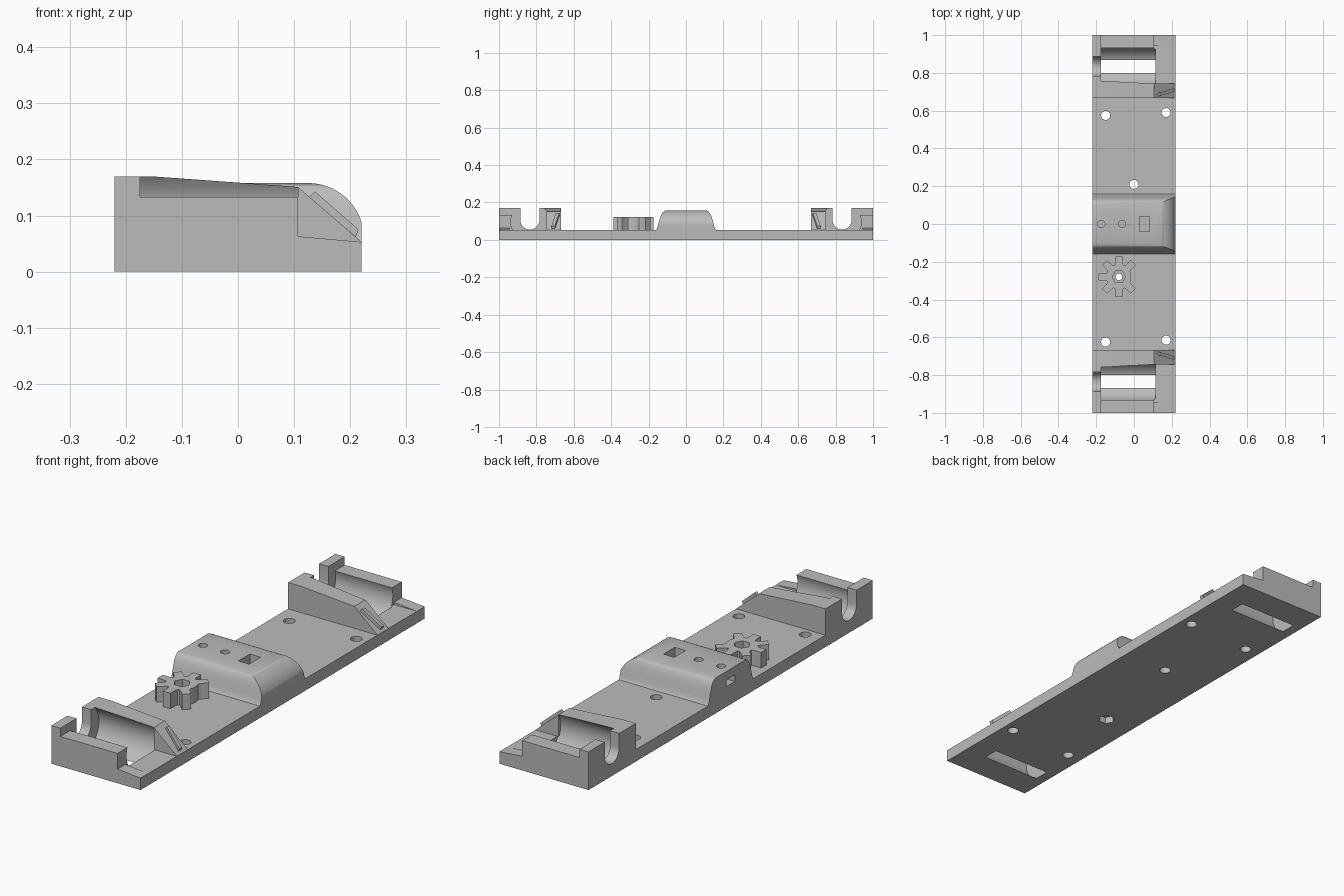
import bpy, bmesh
from math import sin, cos, pi, radians

if "Cube" in bpy.data.objects:
    bpy.data.objects.remove(bpy.data.objects["Cube"])

grey = bpy.data.materials.new("light grey plastic")
grey.use_nodes = True
colour = (0.5, 0.5, 0.5, 1)
grey.diffuse_color = colour
grey.node_tree.nodes["Principled BSDF"].inputs["Base Color"].default_value = colour

W, FLOOR, TOP = 0.22, 0.053, 0.17


def prism(name, points, axis, a, b):
    """Extrude a flat profile along an axis from a to b."""
    place = {"x": lambda p, t: (t, p[0], p[1]),
             "y": lambda p, t: (p[0], t, p[1]),
             "z": lambda p, t: (p[0], p[1], t)}[axis]
    bm = bmesh.new()
    low = [bm.verts.new(place(p, a)) for p in points]
    high = [bm.verts.new(place(p, b)) for p in points]
    bm.faces.new(low)
    bm.faces.new(high)
    n = len(points)
    for i in range(n):
        j = (i + 1) % n
        bm.faces.new((low[i], low[j], high[j], high[i]))
    bmesh.ops.recalc_face_normals(bm, faces=bm.faces)
    mesh = bpy.data.meshes.new(name)
    bm.to_mesh(mesh)
    bm.free()
    mesh.materials.append(grey)
    obj = bpy.data.objects.new(name, mesh)
    bpy.context.collection.objects.link(obj)
    return obj


def box(name, x0, x1, y0, y1, z0, z1):
    return prism(name, [(x0, y0), (x1, y0), (x1, y1), (x0, y1)], "z", z0, z1)


def arc(cx, cy, r, n=32, start=0, sweep=2 * pi, closed=True):
    steps = n if closed else n - 1
    return [(cx + r * cos(start + sweep * i / steps),
             cy + r * sin(start + sweep * i / steps)) for i in range(n)]


def combine(obj, cutters, operation="DIFFERENCE"):
    """Apply booleans and throw the cutters away."""
    for cutter in cutters:
        mod = obj.modifiers.new("cut", "BOOLEAN")
        mod.operation = operation
        mod.solver = "EXACT"
        mod.object = cutter
        cutter.hide_render = True
    bpy.context.view_layer.update()
    graph = bpy.context.evaluated_depsgraph_get()
    mesh = bpy.data.meshes.new_from_object(obj.evaluated_get(graph))
    obj.modifiers.clear()
    obj.data = mesh
    for cutter in cutters:
        bpy.data.objects.remove(cutter)
    return obj


def bore(s):
    # wide round cradle, breaking through the underside
    return prism("bore_cutter", arc(s * 0.833, 0.098, 0.104, 48), "x", -0.175, 0.113)


# base plate with screw holes, hex pocket and cradle slots
base = box("base_plate", -W, W, -1, 1, 0, FLOOR)
holes = [(-0.15, 0.575), (0.17, 0.59), (0, 0.21), (-0.15, -0.625), (0.17, -0.615)]
cutters = [prism("hole_cutter", arc(x, y, 0.024, 24), "z", -0.1, 0.1) for x, y in holes]
GX, GY = -0.08, -0.28
cutters += [prism("hex_cutter", arc(GX, GY, 0.035, 6), "z", -0.1, 0.03),
            prism("shaft_cutter", arc(GX, GY, 0.018, 24), "z", 0.02, 0.1),
            bore(1), bore(-1)]
combine(base, cutters)
smooth = [base]

# matching holders at both ends
for s, end in ((1, "back"), (-1, "front")):
    # side wall with a U-shaped notch
    post = box(end + "_side_wall", -W, -0.175, min(s, s * 0.667), max(s, s * 0.667), FLOOR, TOP)
    notch = arc(s * 0.835, 0.106, 0.051, 20, pi, pi, False)
    notch += [(s * 0.835 + 0.051, 0.3), (s * 0.835 - 0.051, 0.3)]
    combine(post, [prism("notch_cutter", notch, "x", -0.3, -0.1)])

    # inner block with a gently falling top
    slope = [(-0.175, FLOOR), (0.107, FLOOR), (0.107, 0.151), (-0.155, TOP), (-0.175, TOP)]
    inner = prism(end + "_inner_block", slope, "y", s * 0.667, s * 0.8)
    combine(inner, [bore(s)])

    # lower rail along the end
    rail = box(end + "_end_rail", -0.175, 0.107, min(s, s * 0.87), max(s, s * 0.87), FLOOR, 0.133)
    combine(rail, [bore(s)])

    # shallow ramp on the end corner
    prism(end + "_corner_ramp", [(0.107, FLOOR), (W, FLOOR), (0.107, 0.063)], "y", s * 0.945, s)

    # sloping brace with a slim raised strip
    prism(end + "_brace", [(0.107, FLOOR), (W, FLOOR), (0.107, 0.151)], "y", s * 0.667, s * 0.745)
    strip = prism(end + "_brace_strip",
                  [(0.127, 0.133), (0.21, 0.062), (0.215, 0.075), (0.137, 0.143)],
                  "y", s * 0.688, s * 0.706)
    for v in strip.data.vertices:
        v.co.y += s * 0.3 * (v.co.x - 0.17)
    smooth += [post, inner, rail]

# rounded centre housing: cross-section met by a side profile
half = [(0.16, FLOOR), (0.154, 0.062), (0.149, 0.08), (0.142, 0.106), (0.134, 0.13),
        (0.126, 0.145), (0.117, 0.154), (0.105, 0.158)]
section = half + [(-y, z) for y, z in reversed(half)]
housing = prism("centre_housing", section, "x", -W, W)
nose = [(-0.3, 0), (W, 0)] + arc(0.125, 0.058, 0.1, 12, radians(18), radians(72), False)
nose = [(min(x, W), z) for x, z in nose] + [(-0.3, 0.158)]
combine(housing, [prism("nose_shape", nose, "y", -0.3, 0.3)], "INTERSECT")
combine(housing, [
    box("window_cutter", 0.03, 0.083, -0.04, 0.04, 0.085, 0.3),
    box("slot_cutter", -0.3, 0.05, -0.03, 0.03, 0.09, 0.12),
    prism("pin_cutter", arc(-0.173, 0, 0.019, 24), "z", 0.1, 0.3),
    prism("pin_cutter", arc(-0.063, 0, 0.019, 24), "z", 0.1, 0.3)])
smooth.append(housing)

# gear with one tooth left out
outline = []
for i in range(8):
    mid = i * pi / 4
    teeth = [(-0.33, 0.066), (-0.25, 0.076), (-0.17, 0.109), (0.17, 0.109), (0.25, 0.076), (0.33, 0.066)]
    for offset, r in teeth:
        r = 0.066 if i == 0 else r
        outline.append((GX + r * cos(mid + offset), GY + r * sin(mid + offset)))
gear = prism("gear", outline, "z", FLOOR, 0.122)
combine(gear, [prism("hex_cutter", arc(GX, GY, 0.035, 6), "z", 0.085, 0.3),
               prism("shaft_cutter", arc(GX, GY, 0.018, 24), "z", 0, 0.1)])

# smooth the curved walls, keep edges crisp
bpy.ops.object.select_all(action="DESELECT")
for obj in smooth:
    obj.select_set(True)
bpy.context.view_layer.objects.active = base
bpy.ops.object.shade_smooth_by_angle(angle=radians(30))
